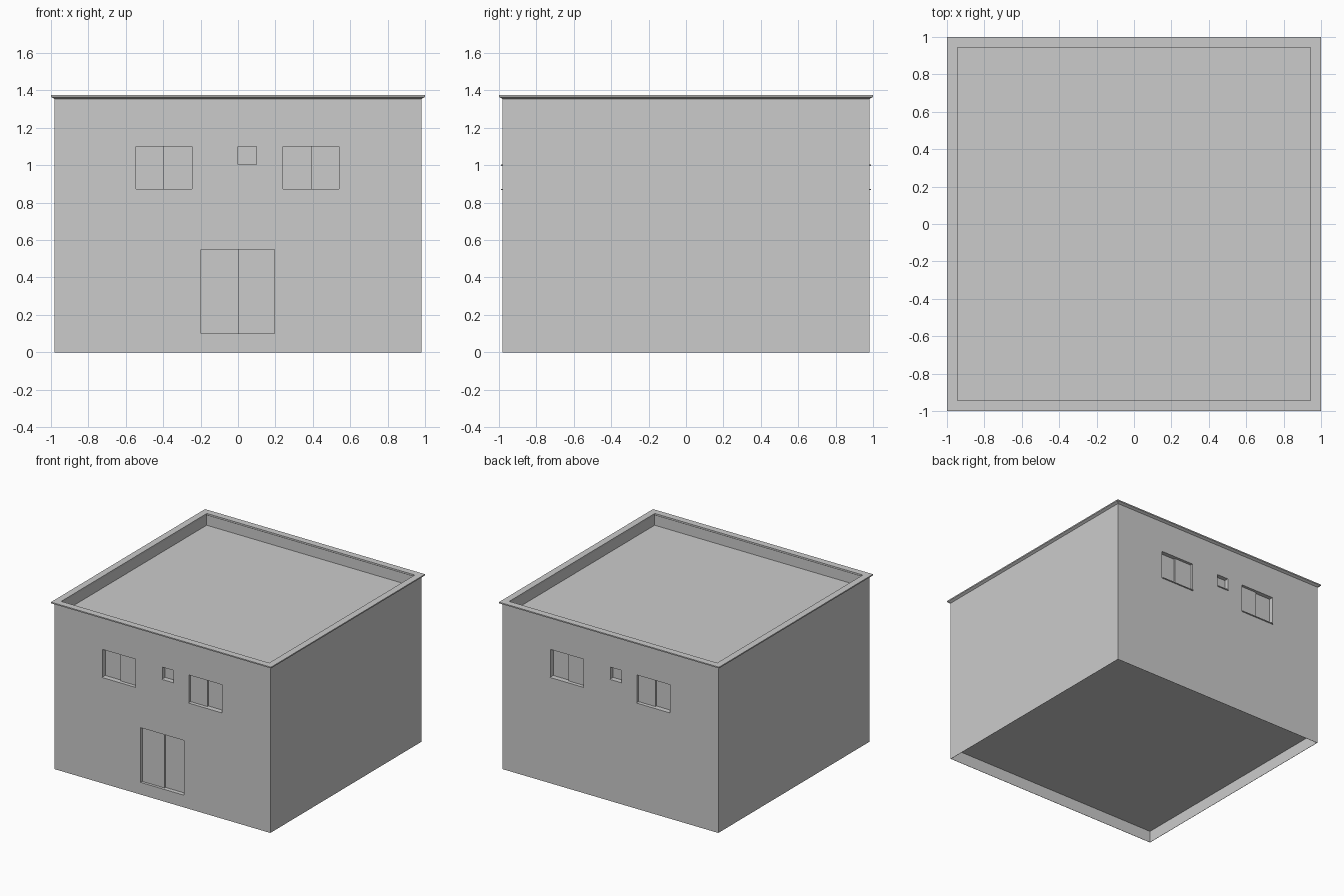
import bpy, bmesh
from mathutils import Matrix

if "Cube" in bpy.data.objects:
    bpy.data.objects.remove(bpy.data.objects["Cube"])

W = 0.98          # half width of the walls
DEPTH = 0.035     # recess of windows and door


def make_object(name, bm):
    bmesh.ops.recalc_face_normals(bm, faces=bm.faces)
    mesh = bpy.data.meshes.new(name)
    bm.to_mesh(mesh)
    bm.free()
    ob = bpy.data.objects.new(name, mesh)
    bpy.context.collection.objects.link(ob)
    return ob


def add_box(bm, x0, x1, y0, y1, z0, z1, turn=False):
    """Axis-aligned box; turn rotates it half way round to the back wall."""
    m = Matrix.Translation(((x0 + x1) / 2, (y0 + y1) / 2, (z0 + z1) / 2))
    m = m @ Matrix.Diagonal((x1 - x0, y1 - y0, z1 - z0, 1))
    if turn:
        m = Matrix.Rotation(3.14159265, 4, 'Z') @ m
    bmesh.ops.create_cube(bm, size=1, matrix=m)


# name, x0, x1, z0, z1, proud pane (-1 left, 1 right, 0 single pane)
windows = [("left_window", -0.545, -0.245, 0.87, 1.10, 1),
           ("small_window", 0.0, 0.10, 1.0, 1.10, 0),
           ("right_window", 0.24, 0.54, 0.87, 1.10, -1)]
door = ("door", -0.198, 0.196, 0.10, 0.55, -1)
openings = [("front_", o, False) for o in windows + [door]]
openings += [("back_", o, True) for o in windows]

# walls with roof well, underside recess and openings cut out
bm = bmesh.new()
add_box(bm, -W, W, -W, W, 0, 1.36)
walls = make_object("walls", bm)

bm = bmesh.new()
add_box(bm, -0.95, 0.95, -0.95, 0.95, 1.275, 1.6)
add_box(bm, -0.978, 0.978, -0.978, 0.978, -0.2, 0.095)
for side, (name, x0, x1, z0, z1, proud), turn in openings:
    add_box(bm, x0, x1, -W - 0.1, -W + DEPTH, z0, z1, turn)
cutter = make_object("opening_cutter", bm)
cutter.hide_render = True

mod = walls.modifiers.new("openings", 'BOOLEAN')
mod.operation = 'DIFFERENCE'
mod.solver = 'EXACT'
mod.object = cutter
bpy.context.view_layer.objects.active = walls
bpy.ops.object.modifier_apply(modifier=mod.name)
bpy.data.objects.remove(cutter)

# proud sliding panes and thin sills
for side, (name, x0, x1, z0, z1, proud), turn in openings:
    mid = (x0 + x1) / 2
    if proud:
        a, b = (x0, mid + 0.004) if proud < 0 else (mid - 0.004, x1)
        bm = bmesh.new()
        add_box(bm, a, b, -W + DEPTH - 0.013, -W + DEPTH + 0.001, z0, z1, turn)
        make_object(side + name + "_sliding_pane", bm)
    if name != "door":
        bm = bmesh.new()
        add_box(bm, x0, x1, -W - 0.008, -W + DEPTH + 0.001,
                z0 - 0.003, z0 + 0.003, turn)
        make_object(side + name + "_sill", bm)

# parapet coping: chamfered profile swept round the square
profile = [(0.978, 1.353), (1.0, 1.365), (1.0, 1.375),
           (0.945, 1.375), (0.945, 1.365), (0.952, 1.353)]
bm = bmesh.new()
rings = [[bm.verts.new((sx * r, sy * r, z)) for r, z in profile]
         for sx, sy in ((-1, -1), (1, -1), (1, 1), (-1, 1))]
n = len(profile)
for i in range(4):
    p, q = rings[i], rings[(i + 1) % 4]
    for j in range(n):
        k = (j + 1) % n
        bm.faces.new((p[j], q[j], q[k], p[k]))
make_object("parapet_coping", bm)
